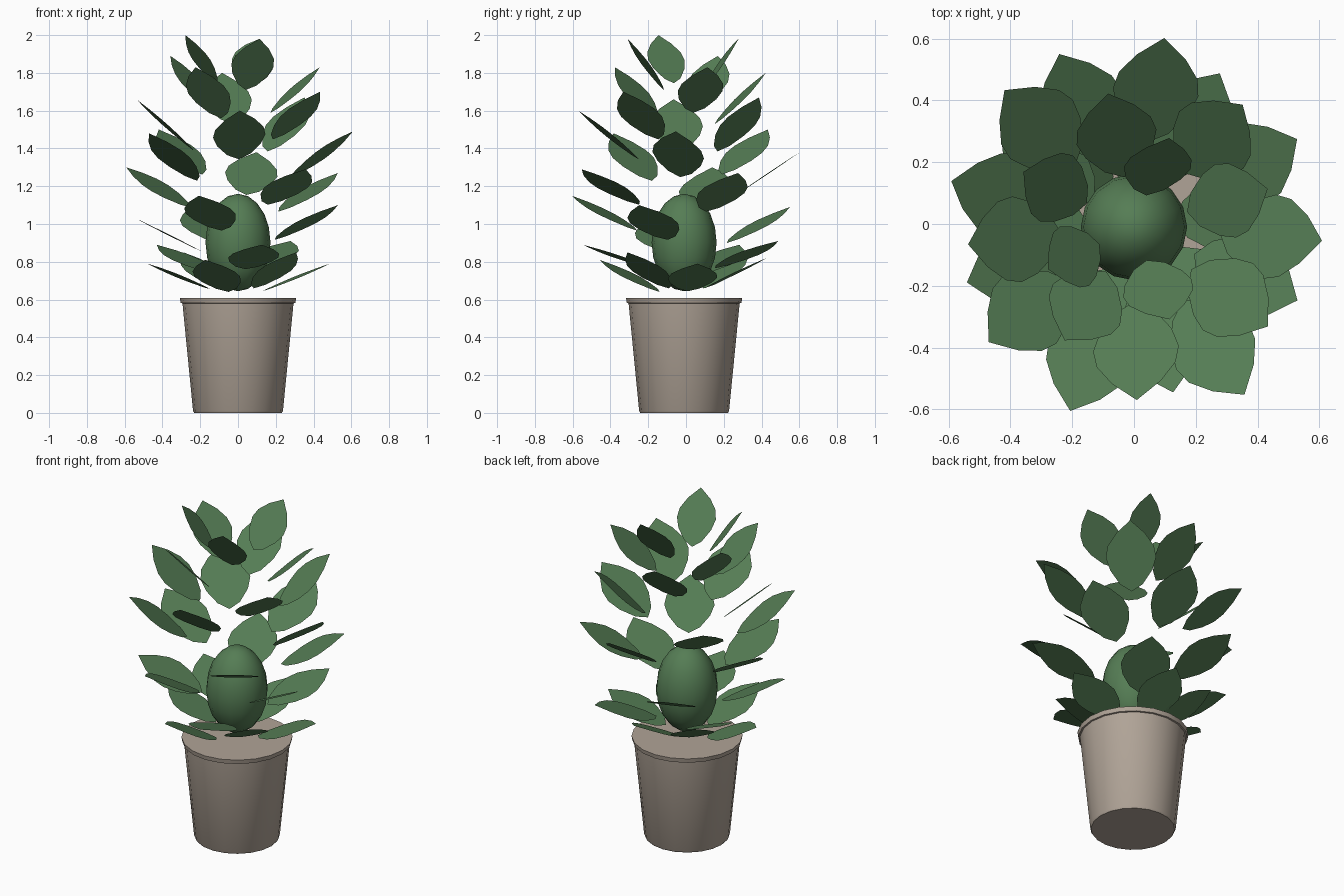
import bpy, bmesh, math
from mathutils import Vector

cube = bpy.data.objects.get("Cube")
if cube:
    bpy.data.objects.remove(cube, do_unlink=True)

CENTRE = Vector((0, -0.01, 0))


def make_material(name, rgb):
    mat = bpy.data.materials.new(name)
    mat.use_nodes = True
    colour = (*rgb, 1)
    mat.diffuse_color = colour
    mat.node_tree.nodes["Principled BSDF"].inputs["Base Color"].default_value = colour
    return mat


leaf_green = make_material("leaf green", (0.091, 0.205, 0.09))
pot_taupe = make_material("pot taupe", (0.435, 0.37, 0.31))


def make_object(name, bm, material, smooth=False):
    mesh = bpy.data.meshes.new(name)
    bm.to_mesh(mesh)
    bm.free()
    mesh.materials.append(material)
    obj = bpy.data.objects.new(name, mesh)
    bpy.context.collection.objects.link(obj)
    if smooth:
        bpy.ops.object.select_all(action="DESELECT")
        obj.select_set(True)
        bpy.context.view_layer.objects.active = obj
        bpy.ops.object.shade_smooth_by_angle(angle=math.radians(35))


# Pot: one lathed profile with a thin rim and a flat top
def make_pot(profile, sides=20):
    bm = bmesh.new()
    rings = []
    for radius, z in profile:
        ring = []
        for s in range(sides):
            a = math.tau * s / sides
            ring.append(bm.verts.new(CENTRE + Vector((radius * math.cos(a), radius * math.sin(a), z))))
        rings.append(ring)
    for low, high in zip(rings, rings[1:]):
        for s in range(sides):
            t = (s + 1) % sides
            bm.faces.new((low[s], low[t], high[t], high[s]))
    bm.faces.new(rings[0][::-1])
    bm.faces.new(rings[-1])
    make_object("pot", bm, pot_taupe, smooth=True)


make_pot([(0.232, 0), (0.238, 0.01), (0.294, 0.58), (0.303, 0.582), (0.308, 0.608)])

# Foliage core: smooth egg shape among the leaves
bm = bmesh.new()
bmesh.ops.create_uvsphere(bm, u_segments=16, v_segments=10, radius=1)
for v in bm.verts:
    v.co = Vector((v.co.x * 0.172, v.co.y * 0.172, v.co.z * 0.258 + 0.902)) + CENTRE
make_object("foliage_core", bm, leaf_green, smooth=True)

# Leaf outline: position along the leaf, half width
OUTLINE = [(0.1, 0.45), (0.3, 0.84), (0.48, 1), (0.64, 0.92), (0.82, 0.57)]


def make_leaf(name, azimuth, tip_radius, tip_z, length, rise, roll=0):
    azimuth, rise, roll = (math.radians(a) for a in (azimuth, rise, roll))
    out = Vector((math.cos(azimuth), math.sin(azimuth), 0))
    along = out * math.cos(rise) + Vector((0, 0, math.sin(rise)))
    flat_side = Vector((-out.y, out.x, 0))
    side = flat_side * math.cos(roll) + along.cross(flat_side) * math.sin(roll)
    tip = CENTRE + out * tip_radius + Vector((0, 0, tip_z))
    half = length * 0.34
    bm = bmesh.new()

    def point(t, w):
        return bm.verts.new(tip - along * length * (1 - t) + side * w * half)

    border = [point(0, 0)] + [point(t, -w) for t, w in OUTLINE] + [point(1, 0)]
    border += [point(t, w) for t, w in reversed(OUTLINE)]
    bm.faces.new(border)
    make_object(name, bm, leaf_green)


# Leaves spiral down from the top by the golden angle
TIP_RADIUS = [.31, .31, .32, .40, .45, .43, .44, .54, .54, .53, .56, .61, .61, .60, .62,
              .65, .61, .60, .63, .61, .58, .57, .57, .55, .52, .49, .48, .44, .43, .48]
TIP_HEIGHT = [2, 1.98, 1.98, 1.89, 1.83, 1.83, 1.8, 1.7, 1.66, 1.67, 1.6, 1.5, 1.49, 1.48, 1.38,
              1.29, 1.3, 1.27, 1.15, 1.09, 1.1, 1.03, .91, .89, .89, .79, .81, .82, .85, .79]
# Natural variation of single leaves: turn, extra rise, roll in degrees
VARIATION = {1: (0, 0, 24), 2: (0, 2, -8), 4: (0, -6, 0), 7: (0, -4, 0), 9: (0, 4, 0),
             10: (0, 0, 5), 11: (0, -2, 0), 12: (0, 0, -9), 13: (0, 3, 0), 14: (0, 0, 6),
             15: (0, -5, 0), 16: (0, 0, -8), 18: (0, -2, 0), 21: (0, 0, -7), 22: (0, -4, 0),
             23: (0, -5, 0), 26: (18, 5, 0), 27: (-10, 5, 0), 28: (0, 11, 0), 29: (0, 2, 5)}
count = len(TIP_RADIUS)
golden = 137.508
for k, (radius, height) in enumerate(zip(TIP_RADIUS, TIP_HEIGHT)):
    climb = 1 - k / (count - 1)
    turn, lift, roll = VARIATION.get(k, (0, 0, 0))
    length = min(0.315 + 0.012 * k, 0.41, 0.36 + 0.2 * climb)
    make_leaf(f"leaf_{k + 1}", 206 - golden * k + turn, radius, height,
              length, 20 + 34 * climb ** 1.4 + lift, roll)
make_leaf("lower_back_leaf", 131, 0.44, 0.85, 0.36, 32)
